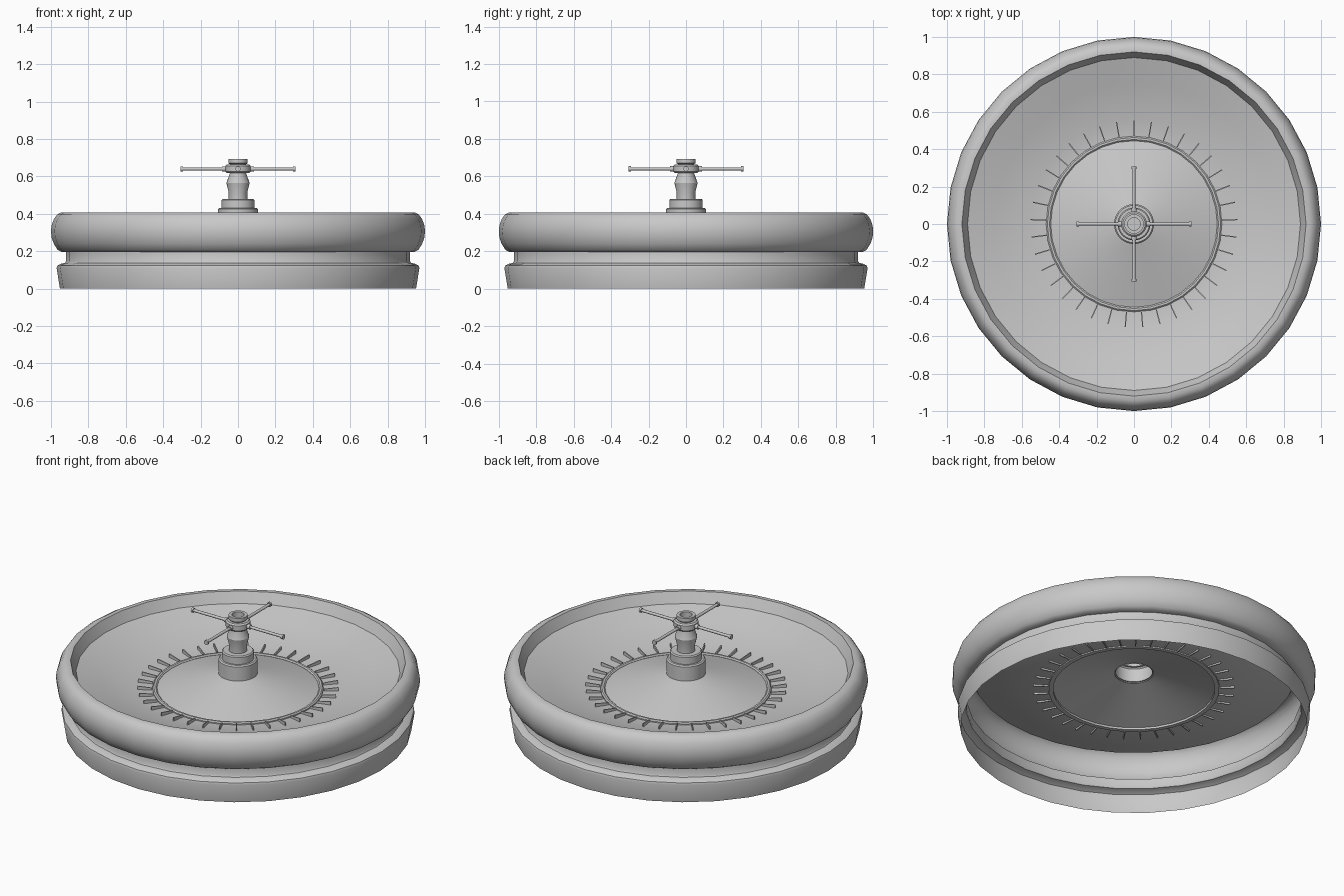
import bpy, bmesh, math
from mathutils import Matrix, Vector

if "Cube" in bpy.data.objects:
    bpy.data.objects.remove(bpy.data.objects["Cube"])

grey = bpy.data.materials.new("plain_grey")
grey.diffuse_color = (0.58, 0.58, 0.58, 1)
grey.use_nodes = True
grey.node_tree.nodes["Principled BSDF"].inputs["Base Color"].default_value = grey.diffuse_color


def finish(name, bm, smooth=True):
    mesh = bpy.data.meshes.new(name)
    bm.to_mesh(mesh)
    bm.free()
    mesh.materials.append(grey)
    obj = bpy.data.objects.new(name, mesh)
    bpy.context.collection.objects.link(obj)
    if smooth:
        bpy.ops.object.select_all(action='DESELECT')
        bpy.context.view_layer.objects.active = obj
        obj.select_set(True)
        bpy.ops.object.shade_smooth_by_angle(angle=math.radians(32))
    return obj


def lathe(name, profile, segments=32):
    """Revolve (radius, height) points around z; profile runs upward on the outside."""
    bm = bmesh.new()
    rings = []
    for r, z in profile:
        if r == 0:
            rings.append([bm.verts.new((0, 0, z))] * segments)
        else:
            rings.append([bm.verts.new((r * math.cos(math.tau * i / segments),
                                        r * math.sin(math.tau * i / segments), z))
                          for i in range(segments)])
    for a, b in zip(rings, rings[1:]):
        for i in range(segments):
            j = (i + 1) % segments
            bm.faces.new(list(dict.fromkeys((a[i], a[j], b[j], b[i]))))
    return finish(name, bm)


# Outer wall: flared skirt, groove, rounded rim and short inner lip
lathe("outer_wall", [
    (0.952, 0), (0.97, 0.11), (0.966, 0.123), (0.95, 0.132), (0.925, 0.138),
    (0.92, 0.146), (0.92, 0.196), (0.945, 0.197), (0.965, 0.208), (0.985, 0.24),
    (0.997, 0.275), (1.0, 0.31), (0.996, 0.34), (0.985, 0.37), (0.968, 0.395),
    (0.945, 0.408), (0.92, 0.408), (0.89, 0.346)])

# Sloping dish with a flat vent band
lathe("dish", [(0.89, 0.346), (0.75, 0.304), (0.555, 0.247), (0.465, 0.243)])

# Raised bead around the centre
lathe("bead_ring", [(0.47, 0.236), (0.47, 0.25), (0.463, 0.256), (0.452, 0.256),
                    (0.445, 0.25), (0.445, 0.236), (0.47, 0.236)])

# Low cone rising to the hub
lathe("centre_cone", [(0.45, 0.247), (0.27, 0.296), (0.1, 0.342)])

# Stepped hub, open underneath
lathe("hub", [(0.107, 0.335), (0.107, 0.425), (0.1, 0.432), (0.088, 0.432),
              (0.088, 0.474), (0.082, 0.48), (0.05, 0.48)])

# Turned stem with a hollow top
lathe("stem", [(0, 0.47), (0.05, 0.47), (0.05, 0.515), (0.062, 0.565), (0.044, 0.615),
               (0.044, 0.665), (0.052, 0.672), (0.052, 0.694), (0.034, 0.694),
               (0.034, 0.66), (0, 0.66)], 24)

# Collar that holds the handles
lathe("handle_collar", [(0.044, 0.618), (0.06, 0.618), (0.068, 0.626), (0.068, 0.656),
                        (0.06, 0.664), (0.044, 0.664)], 24)

# Thin radial vent fins
FINS = 37
bm = bmesh.new()
for i in range(FINS):
    turn = Matrix.Rotation(math.pi / 2 + math.tau * i / FINS, 4, 'Z')
    box = bmesh.ops.create_cube(bm, size=1)["verts"]
    for v in box:
        outer, top, side = v.co.x > 0, v.co.z > 0, v.co.y > 0
        v.co = turn @ Vector((0.553 if outer else 0.472,
                              0.003 if side else -0.003,
                              (0.268 if outer else 0.256) if top else 0.236))
finish("vent_fins", bm, smooth=False)


# Four cross handles: socket, rod and end cap
def rod(bm, turn, start, end, radius, sides=12):
    place = turn @ Matrix.Translation(((start + end) / 2, 0, 0.64)) @ Matrix.Rotation(math.pi / 2, 4, 'Y')
    bmesh.ops.create_cone(bm, cap_ends=True, segments=sides, radius1=radius,
                          radius2=radius, depth=end - start, matrix=place)


bm = bmesh.new()
for i in range(4):
    turn = Matrix.Rotation(math.pi / 2 * i, 4, 'Z')
    rod(bm, turn, 0.055, 0.085, 0.014)
    rod(bm, turn, 0.08, 0.3, 0.0085)
    rod(bm, turn, 0.295, 0.307, 0.014)
finish("cross_handles", bm)
